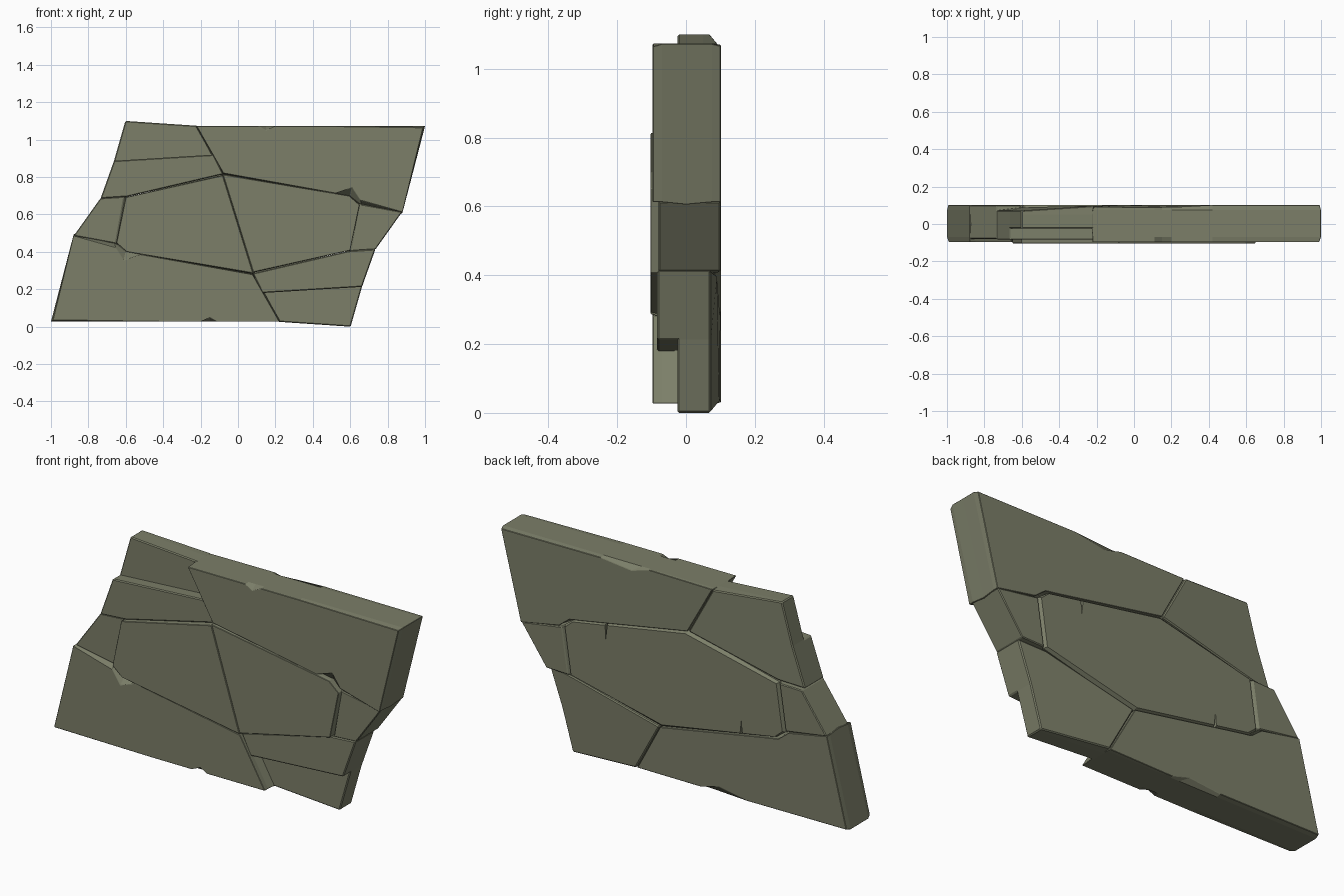
import bpy, bmesh

if "Cube" in bpy.data.objects:
    bpy.data.objects.remove(bpy.data.objects["Cube"])

stone = bpy.data.materials.new("olive_stone")
stone.diffuse_color = (0.2, 0.21, 0.14, 1)
stone.use_nodes = True
stone.node_tree.nodes["Principled BSDF"].inputs["Base Color"].default_value = stone.diffuse_color


def alter(outline, changes):
    """Copy an outline with some corners moved (chips)."""
    return [changes.get(i, p) for i, p in enumerate(outline)]


def loft(name, rings, bevel=0.005, turned=False):
    """Stone lofted through (y, outline) rings; a third number in a point sets its own y.
    turned = half turn about the slab centre."""
    bm = bmesh.new()
    loops = []
    for y, outline in rings:
        loop = []
        for x, z, *own in outline:
            depth = own[0] if own else y
            loop.append(bm.verts.new((-x, depth, 1.1 - z) if turned else (x, depth, z)))
        loops.append(loop)
    n = len(loops[0])
    for a, b in zip(loops, loops[1:]):
        for i in range(n):
            j = (i + 1) % n
            bm.faces.new((a[i], a[j], b[j], b[i]))
    bm.faces.new(loops[0])
    bm.faces.new(loops[-1])
    bmesh.ops.recalc_face_normals(bm, faces=bm.faces)
    mesh = bpy.data.meshes.new(name)
    bm.to_mesh(mesh)
    bm.free()
    mesh.materials.append(stone)
    ob = bpy.data.objects.new(name, mesh)
    bpy.context.collection.objects.link(ob)
    if bevel:
        m = ob.modifiers.new("worn_edges", 'BEVEL')
        m.width = bevel
        m.segments = 1
        m.limit_method = 'ANGLE'
        m.angle_limit = 0.7
    return ob


# outlines of one half as (x, z); the other half is a half turn of it
big = [(-0.222, 1.073), (0.11, 1.073), (0.15, 1.073), (0.2, 1.073), (0.42, 1.073),
       (1.0, 1.073), (0.88, 0.612), (0.66, 0.653), (0.6, 0.70), (0.52, 0.713), (-0.078, 0.82)]
centre = [(-0.083, 0.818), (0.595, 0.70), (0.65, 0.652), (0.60, 0.408), (0.078, 0.288)]
corner = [(0.655, 0.655), (0.878, 0.614), (0.735, 0.413), (0.61, 0.405)]
side = [(0.078, 0.285), (0.59, 0.405), (0.735, 0.415), (0.663, 0.213), (0.13, 0.18)]
foot = [(0.078, 0.285), (0.59, 0.405), (0.735, 0.415), (0.663, 0.213),
        (0.602, 0.0), (0.216, 0.026)]

for turned, tag in ((False, "right"), (True, "left")):
    # large wedge stone with chipped rim; its core reaches under its neighbours
    front = alter(big, {2: (0.15, 1.05), 5: (0.99, 1.065), 7: (0.655, 0.675), 8: (0.61, 0.745)})
    core = alter(big, {0: (-0.23, 1.073), 6: (0.878, 0.605), 7: (0.655, 0.635),
                       8: (0.6, 0.685), 9: (0.52, 0.70), 10: (-0.085, 0.805)})
    back = alter(big, {0: (-0.215, 1.07, 0.092), 1: (0.11, 1.073, 0.09), 2: (0.15, 1.073, 0.09),
                       3: (0.25, 1.045, 0.092), 4: (0.42, 1.07), 5: (0.993, 1.067)})
    loft("large_stone_" + tag, [(-0.097, front), (-0.07, big), (0.0, core), (0.075, big),
                                (0.101, back)], 0.002, turned)

    # front half of the split centre stone
    face = alter(centre, {0: (-0.08, 0.813), 4: (0.082, 0.292)})
    loft("centre_stone_" + tag, [(-0.103, face), (-0.085, centre), (0.02, centre)], 0.002, turned)

    # small stone at the outer corner
    inner = alter(corner, {0: (0.62, 0.665), 3: (0.58, 0.40)})
    behind = alter(corner, {0: (0.645, 0.65), 3: (0.61, 0.41)})
    loft("corner_stone_" + tag, [(-0.08, corner), (-0.03, inner), (0.05, inner), (0.1, behind)],
         0.004, turned)

    # raised side stone, and the thinner one under it with its back sloping outward
    foot_back = alter(foot, {0: (0.085, 0.28, 0.099), 1: (0.59, 0.40, 0.09),
                             5: (0.222, 0.03, 0.097)})
    loft("side_stone_" + tag, [(-0.084, side), (0.0, side)], 0.005, turned)
    loft("foot_stone_" + tag, [(-0.025, foot), (0.05, foot), (0.072, foot_back)], 0.005, turned)

# undivided back of the centre stone
slab = [(-0.08, 0.82), (0.58, 0.70), (0.635, 0.66), (0.60, 0.41),
        (0.08, 0.28), (-0.58, 0.40), (-0.635, 0.44), (-0.60, 0.69)]
slab_back = [(-0.068, 0.805), (0.58, 0.693), (0.625, 0.655), (0.59, 0.415),
             (0.068, 0.295), (-0.58, 0.407), (-0.625, 0.445), (-0.59, 0.685)]
centre_back = loft("centre_back", [(0.0, slab), (0.085, slab), (0.102, slab_back)], 0)

# two short wedge-shaped cracks in the back
for turned, tag in ((False, "a"), (True, "b")):
    crack = loft("crack_cutter_" + tag,
                 [(0.08, [(0.395, 0.76), (0.39, 0.66), (0.385, 0.76)]),
                  (0.12, [(0.405, 0.76), (0.39, 0.65), (0.378, 0.76)])], 0, turned)
    crack.hide_render = True
    crack.hide_set(True)
    m = centre_back.modifiers.new("crack_" + tag, 'BOOLEAN')
    m.operation = 'DIFFERENCE'
    m.object = crack
